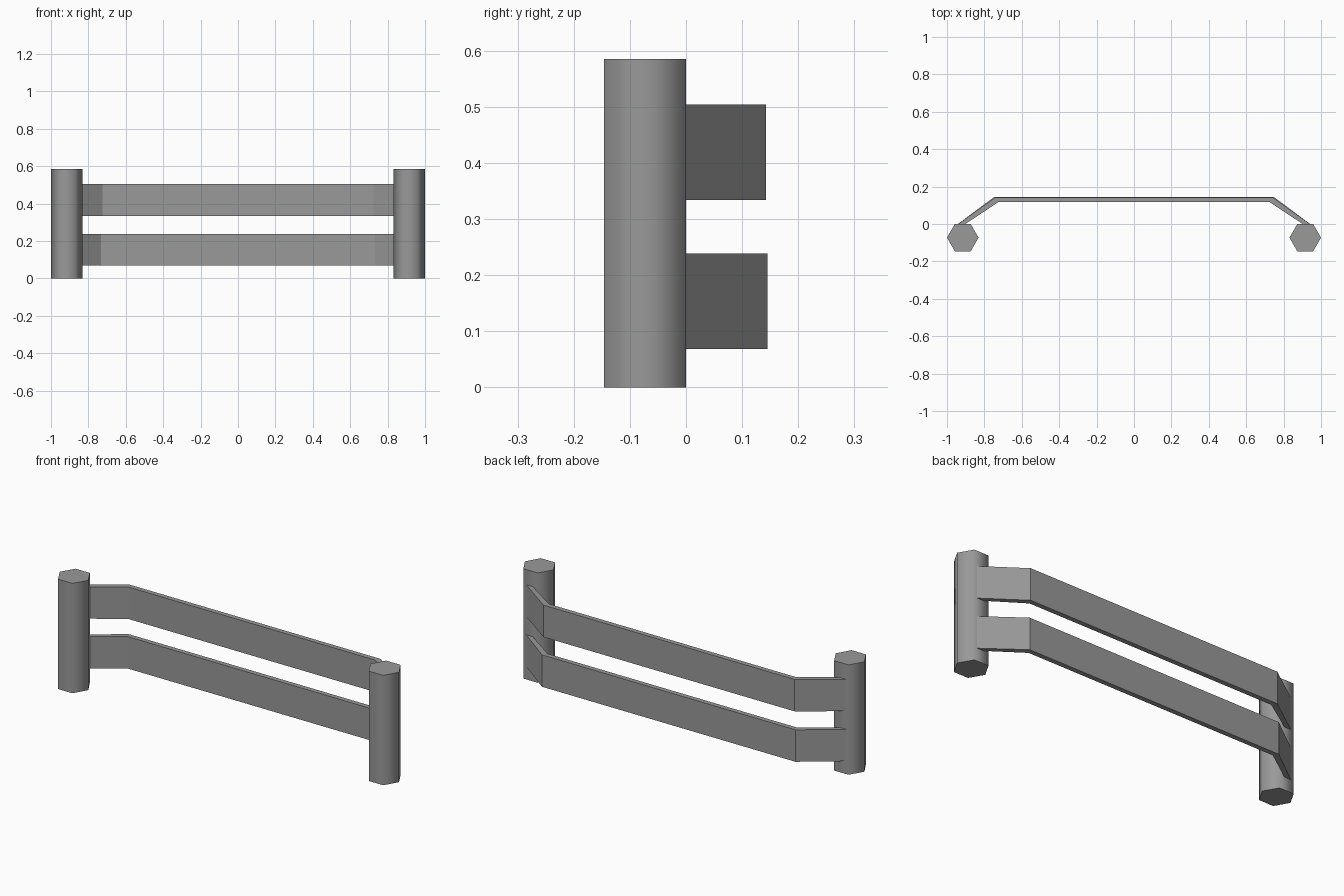
import bpy, bmesh, math

cube = bpy.data.objects.get("Cube")
if cube:
    bpy.data.objects.remove(cube, do_unlink=True)

# One plain grey for everything
grey = bpy.data.materials.new("grey_metal")
grey.use_nodes = True
colour = (0.32, 0.32, 0.32, 1)
grey.diffuse_color = colour
grey.node_tree.nodes["Principled BSDF"].inputs["Base Color"].default_value = colour


def add_post(name, x):
    """Six-sided upright with smooth-shaded sides and flat caps."""
    height = 0.585
    bpy.ops.mesh.primitive_cylinder_add(vertices=6, radius=0.0845, depth=height,
                                        location=(x, -0.073, height / 2),
                                        rotation=(0, 0, math.radians(30)))
    post = bpy.context.object
    post.name = name
    post.data.materials.append(grey)
    bpy.ops.object.shade_smooth_by_angle(angle=math.radians(65))


def add_rail(name, bottom, top, bend, back):
    """Flat bar with both ends bent forward into the posts."""
    half = [(0.955, -0.01), (bend + 0.01, back),         # outer edge
            (bend - 0.005, back - 0.026), (0.917, -0.01)]  # inner edge
    outer, inner = half[:2], half[2:]
    mirror = lambda pts: [(-x, y) for x, y in reversed(pts)]
    outline = outer + mirror(outer) + mirror(inner) + inner

    bm = bmesh.new()
    face = bm.faces.new([bm.verts.new((x, y, bottom)) for x, y in outline])
    extruded = bmesh.ops.extrude_face_region(bm, geom=[face])["geom"]
    verts = [v for v in extruded if isinstance(v, bmesh.types.BMVert)]
    bmesh.ops.translate(bm, verts=verts, vec=(0, 0, top - bottom))
    bmesh.ops.recalc_face_normals(bm, faces=bm.faces)
    mesh = bpy.data.meshes.new(name)
    bm.to_mesh(mesh)
    bm.free()
    mesh.materials.append(grey)
    bpy.context.collection.objects.link(bpy.data.objects.new(name, mesh))


# Uprights
add_post("left_post", 0.9155)
add_post("right_post", -0.9155)

# Rails
add_rail("lower_rail", 0.068, 0.238, 0.737, 0.145)
add_rail("upper_rail", 0.334, 0.504, 0.73, 0.143)
